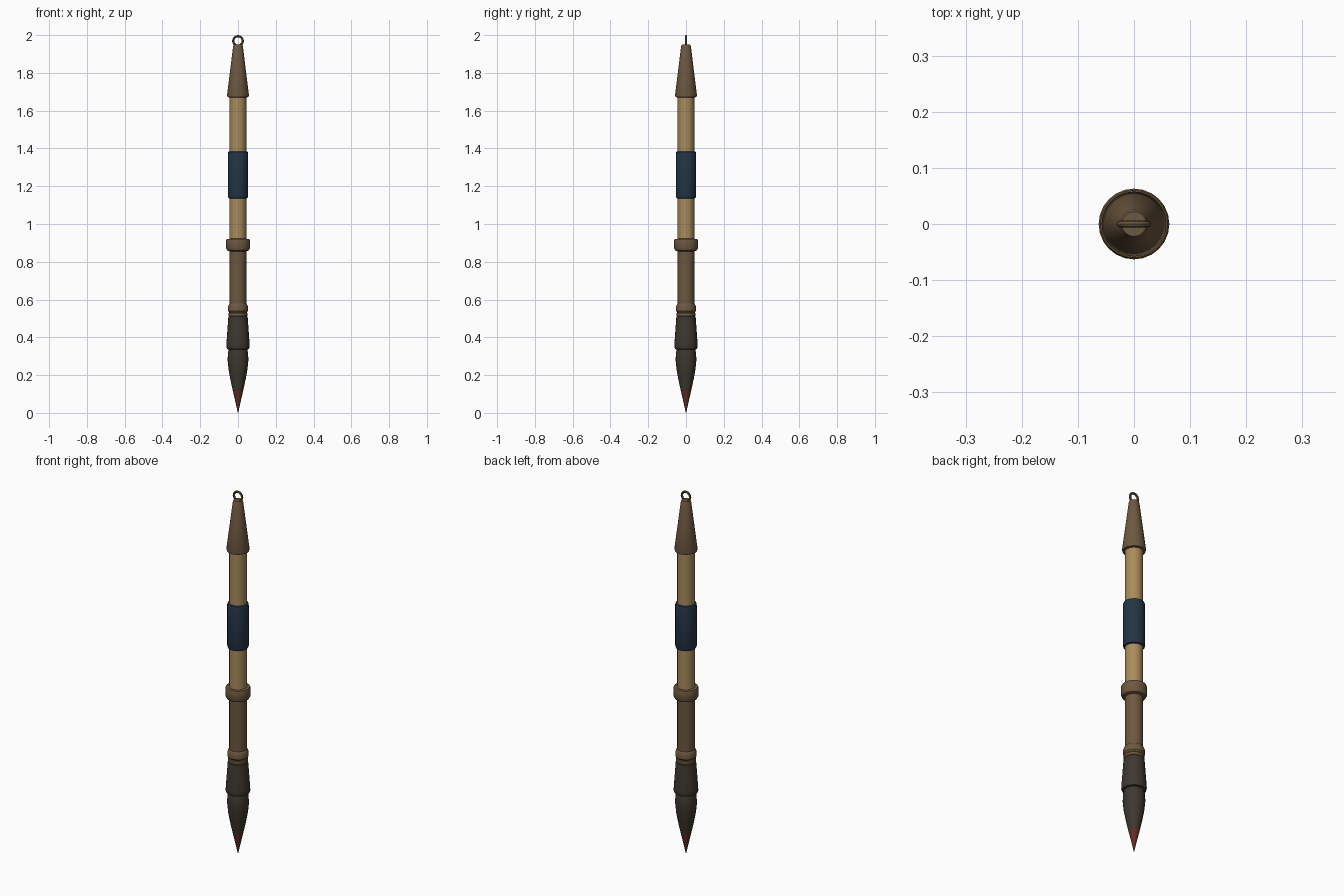
import bpy, math

cube = bpy.data.objects.get("Cube")
if cube:
    bpy.data.objects.remove(cube)


def material(name, r, g, b):
    m = bpy.data.materials.new(name)
    m.use_nodes = True
    m.diffuse_color = (r, g, b, 1)
    bsdf = m.node_tree.nodes["Principled BSDF"]
    bsdf.inputs["Base Color"].default_value = (r, g, b, 1)
    bsdf.inputs["Roughness"].default_value = 0.7
    return m


brown = material("brown wood", 0.155, 0.098, 0.050)
bamboo = material("pale bamboo", 0.40, 0.26, 0.105)
navy = material("navy cloth", 0.017, 0.034, 0.060)
dark = material("dark bristle", 0.047, 0.039, 0.029)
red = material("red paint", 0.13, 0.026, 0.016)
SIDES = 24


def smooth(obj):
    bpy.ops.object.select_all(action='DESELECT')
    obj.select_set(True)
    bpy.context.view_layer.objects.active = obj
    bpy.ops.object.shade_smooth_by_angle(angle=math.radians(35))


def lathe(name, profile, *mats):
    """Closed turned part from (radius, height) pairs, bottom to top."""
    verts, faces = [], []
    for r, z in profile:
        for i in range(SIDES):
            a = math.tau * i / SIDES
            verts.append((r * math.cos(a), r * math.sin(a), z))
    for k in range(len(profile) - 1):
        for i in range(SIDES):
            j = (i + 1) % SIDES
            lo, hi = k * SIDES, (k + 1) * SIDES
            faces.append((lo + i, lo + j, hi + j, hi + i))
    faces.append(tuple(reversed(range(SIDES))))
    faces.append(tuple(range(len(verts) - SIDES, len(verts))))
    mesh = bpy.data.meshes.new(name)
    mesh.from_pydata(verts, [], faces)
    obj = bpy.data.objects.new(name, mesh)
    bpy.context.collection.objects.link(obj)
    for m in mats:
        mesh.materials.append(m)
    smooth(obj)
    return obj


# Pointed bristle head with a painted tip
head = lathe("bristle_head", [(0.001, 0), (0.012, 0.05), (0.027, 0.115), (0.04, 0.175),
                              (0.05, 0.23), (0.055, 0.28), (0.053, 0.32), (0.046, 0.35)],
             dark, red)
for p in head.data.polygons:
    p.material_index = 1 if p.center.z < 0.11 else 0

# Flared binding above the bristles
lathe("bristle_binding", [(0.046, 0.335), (0.058, 0.339), (0.062, 0.35), (0.061, 0.37),
                          (0.056, 0.44), (0.051, 0.51), (0.044, 0.515)], dark)

# Lower grip with its rings
lathe("lower_grip", [(0.044, 0.50), (0.044, 0.90)], brown)
lathe("lower_ring", [(0.044, 0.51), (0.050, 0.514), (0.050, 0.528), (0.047, 0.532),
                     (0.053, 0.540), (0.053, 0.562), (0.048, 0.575), (0.044, 0.58)], brown)
lathe("grip_collar", [(0.044, 0.855), (0.057, 0.86), (0.063, 0.872),
                      (0.063, 0.914), (0.060, 0.921), (0.044, 0.922)], brown)

# Shaft and cloth wrap
lathe("shaft", [(0.044, 0.90), (0.044, 1.70)], bamboo)
lathe("cloth_wrap", [(0.044, 1.135), (0.051, 1.138), (0.054, 1.148),
                     (0.054, 1.372), (0.051, 1.382), (0.044, 1.385)], navy)

# Tapered end cap and hanging loop
lathe("end_cap", [(0.044, 1.67), (0.056, 1.672), (0.058, 1.682),
                  (0.026, 1.94), (0.022, 1.95)], brown)
bpy.ops.mesh.primitive_torus_add(location=(0, 0, 1.969), rotation=(math.pi / 2, 0, 0),
                                 major_radius=0.025, minor_radius=0.006,
                                 major_segments=24, minor_segments=8)
loop = bpy.context.object
loop.name = "hanging_loop"
loop.data.materials.append(brown)
smooth(loop)
